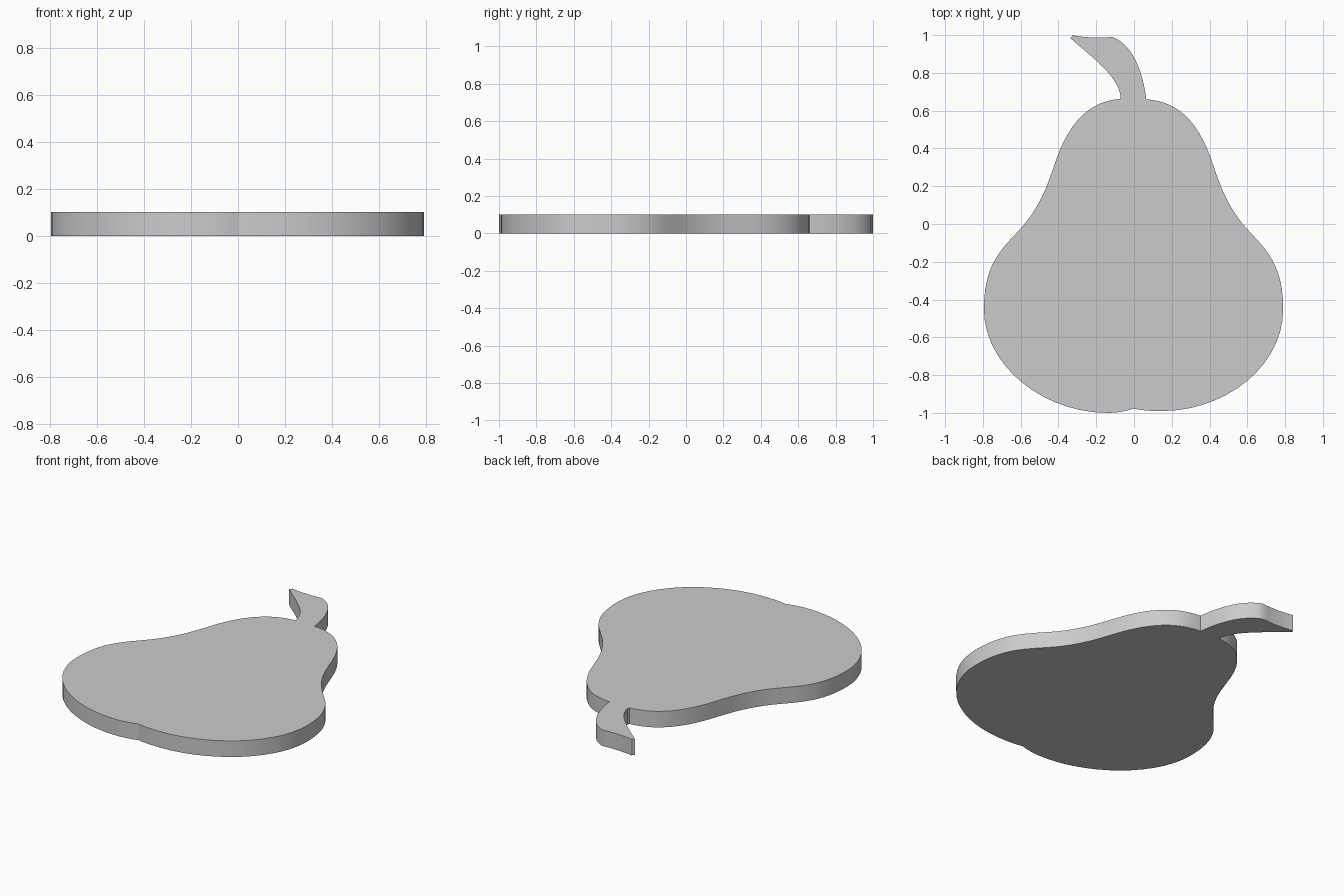
import bpy, bmesh
from mathutils import Vector
from mathutils.geometry import interpolate_bezier

if "Cube" in bpy.data.objects:
    bpy.data.objects.remove(bpy.data.objects["Cube"])

THICKNESS = 0.1


def chain(pts, steps=14):
    """Sample a run of cubic Beziers: point, handle, handle, point, ..."""
    out = []
    for i in range(0, len(pts) - 1, 3):
        a, b, c, d = (Vector((x, y, 0)) for x, y in pts[i:i + 4])
        out += interpolate_bezier(a, b, c, d, steps + 1)[:-1]
    return out


# Right flank, from the bottom dimple up to the stem
right = [(0, -0.977), (0.05, -0.99), (0.11, -0.99), (0.16, -0.99),
         (0.49, -0.985), (0.79, -0.75), (0.79, -0.45),
         (0.79, -0.17), (0.66, -0.11), (0.56, 0.02),
         (0.48, 0.13), (0.455, 0.21), (0.42, 0.31),
         (0.34, 0.56), (0.22, 0.65), (0.065, 0.66)]
# Left flank mirrors it, with a slightly fuller bottom
left = [(-x * 1.006, y) for x, y in right]
left[1:5] = [(-0.04, -0.99), (-0.09, -1.0), (-0.14, -1.0), (-0.48, -1.0)]
left[-1] = (-0.075, 0.662)
left.reverse()

# Curved stem: outer edge, ragged tip, inner edge
stem_outer = [(0.065, 0.66), (0.045, 0.82), (-0.01, 0.95), (-0.115, 0.99)]
stem_tip = [(-0.115, 0.99), (-0.18, 0.985), (-0.26, 0.985), (-0.33, 1.0)]
stem_inner = [(-0.338, 0.985), (-0.22, 0.88), (-0.09, 0.79), (-0.07, 0.675)]

outline = chain(right) + chain(stem_outer) + chain(stem_tip, 5)
outline += [Vector((-0.33, 1.0, 0)), Vector((-0.324, 0.994, 0))]
outline += chain(stem_inner) + [Vector((-0.07, 0.675, 0))] + chain(left)

# Extrude the silhouette into a flat plate
bm = bmesh.new()
face = bm.faces.new([bm.verts.new(p) for p in outline])
top = bmesh.ops.extrude_face_region(bm, geom=[face], use_keep_orig=True)["geom"]
bmesh.ops.translate(bm, vec=(0, 0, THICKNESS),
                    verts=[g for g in top if isinstance(g, bmesh.types.BMVert)])
bmesh.ops.recalc_face_normals(bm, faces=bm.faces)
mesh = bpy.data.meshes.new("pear_plate")
bm.to_mesh(mesh)
bm.free()

pear = bpy.data.objects.new("pear_plate", mesh)
bpy.context.collection.objects.link(pear)
bpy.context.view_layer.objects.active = pear
pear.select_set(True)
bpy.ops.object.shade_smooth_by_angle()
